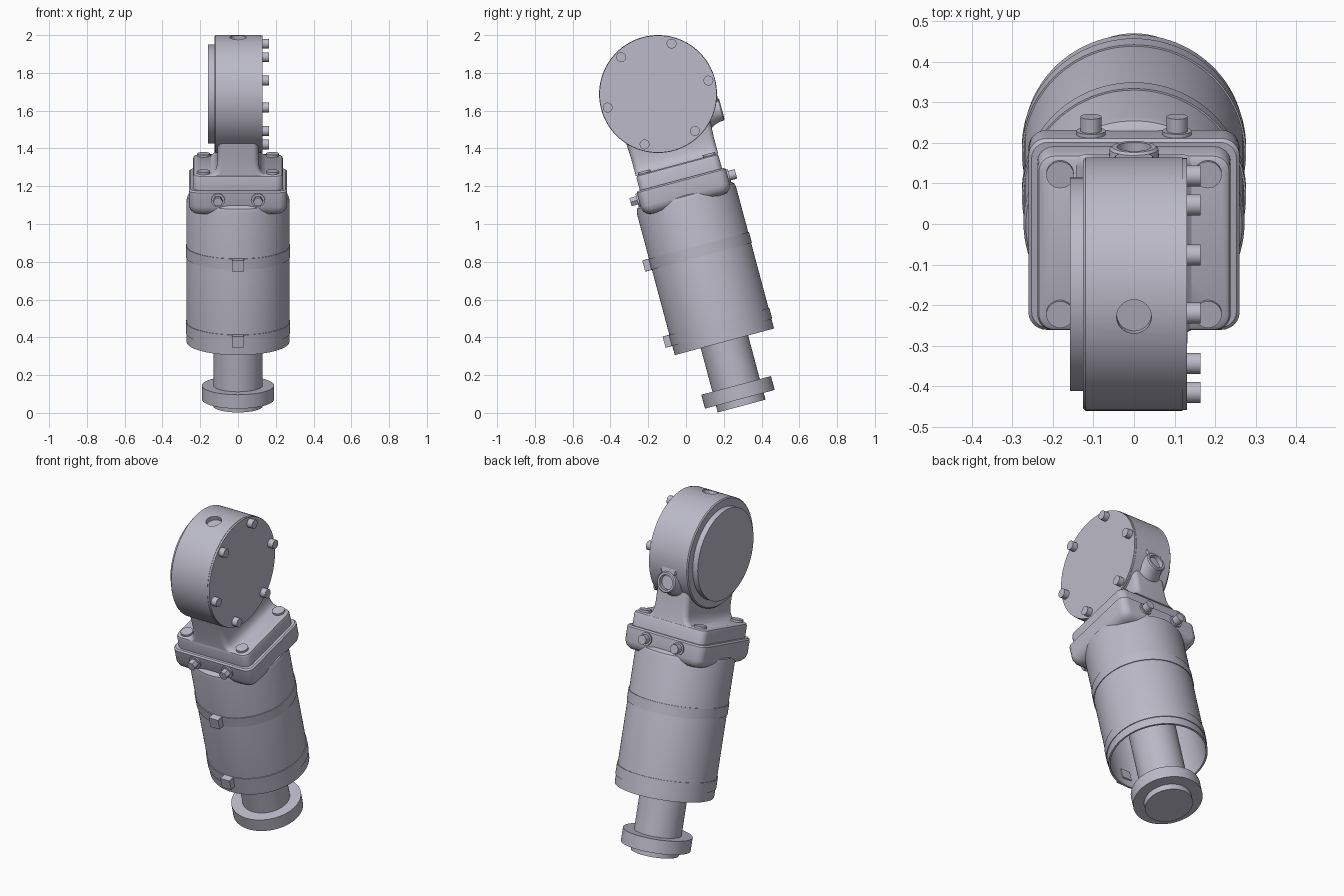
import bpy, bmesh
from math import radians, cos, sin, pi
from mathutils import Matrix, Vector

cube = bpy.data.objects.get("Cube")
if cube:
    bpy.data.objects.remove(cube, do_unlink=True)

# Single painted metal colour
COLOR = (0.50, 0.49, 0.58, 1)
metal = bpy.data.materials.new("lilac grey metal")
metal.use_nodes = True
metal.diffuse_color = COLOR
metal.node_tree.nodes["Principled BSDF"].inputs["Base Color"].default_value = COLOR

# The whole unit leans about the drum centre; parts are built upright around it
LEAN = Matrix.Translation((0, -0.148, 1.688)) @ Matrix.Rotation(radians(15), 4, 'X')
# Turn a part's own z axis towards another axis
TO = {'z': Matrix(), 'x': Matrix.Rotation(pi / 2, 4, 'Y'),
      'y': Matrix.Rotation(-pi / 2, 4, 'X'), '-y': Matrix.Rotation(pi / 2, 4, 'X')}


def finish(name, bm, axis='z', at=(0, 0, 0)):
    bmesh.ops.remove_doubles(bm, verts=bm.verts, dist=1e-5)
    bmesh.ops.recalc_face_normals(bm, faces=bm.faces)
    me = bpy.data.meshes.new(name)
    bm.to_mesh(me)
    bm.free()
    me.transform(LEAN @ Matrix.Translation(at) @ TO[axis])
    me.materials.append(metal)
    me.shade_smooth()
    me.set_sharp_from_angle(angle=radians(32))
    obj = bpy.data.objects.new(name, me)
    bpy.context.collection.objects.link(obj)
    return obj


def lathe(name, profile, axis='z', at=(0, 0, 0), steps=72):
    """Spin (radius, height) points around the part's axis."""
    bm = bmesh.new()
    vs = [bm.verts.new((r, 0, h)) for r, h in profile]
    es = [bm.edges.new(p) for p in zip(vs, vs[1:])]
    bmesh.ops.spin(bm, geom=vs + es, cent=(0, 0, 0), axis=(0, 0, 1),
                   angle=2 * pi, steps=steps)
    return finish(name, bm, axis, at)


def disc(name, r, lo, hi, axis='z', at=(0, 0, 0), steps=72):
    return lathe(name, [(0, lo), (r, lo), (r, hi), (0, hi)], axis, at, steps)


def loft(name, sections, axis='z', at=(0, 0, 0), n=6):
    """Stack rounded rectangles given as (half x, half y, corner, height)."""
    bm = bmesh.new()
    rings = []
    for hx, hy, c, z in sections:
        ring = []
        for k, (sx, sy) in enumerate([(1, 1), (-1, 1), (-1, -1), (1, -1)]):
            for i in range(n + 1):
                a = (k + i / n) * pi / 2
                ring.append(bm.verts.new((sx * (hx - c) + c * cos(a),
                                          sy * (hy - c) + c * sin(a), z)))
        rings.append(ring)
    for a, b in zip(rings, rings[1:]):
        for i in range(len(a)):
            j = (i + 1) % len(a)
            bm.faces.new((a[i], a[j], b[j], b[i]))
    bm.faces.new(rings[0])
    bm.faces.new(rings[-1])
    return finish(name, bm, axis, at)


# Drum with a shallow port cut into its crown
drum = lathe("drum", [(0, -0.125), (0.306, -0.125), (0.312, -0.119),
                      (0.312, 0.12), (0, 0.12)], 'x', steps=96)
cutter = disc("port_cutter", 0.043, 0.285, 0.4, steps=32)
cut = drum.modifiers.new("port", 'BOOLEAN')
cut.operation, cut.object, cut.solver = 'DIFFERENCE', cutter, 'EXACT'
dg = bpy.context.evaluated_depsgraph_get()
cut_mesh = bpy.data.meshes.new_from_object(drum.evaluated_get(dg))
drum.modifiers.clear()
drum.data = cut_mesh
drum.data.set_sharp_from_angle(angle=radians(32))
bpy.data.objects.remove(cutter, do_unlink=True)

# Covers on the two drum faces, one with a ring of bolts
disc("bolted_cover", 0.310, 0.12, 0.131, 'x', steps=96)
disc("plain_cover", 0.263, -0.158, -0.12, 'x', steps=96)
for k in range(6):
    a = k * pi / 3
    disc(f"cover_bolt_{k + 1}", 0.026, 0.12, 0.164, 'x',
         (0, 0.276 * cos(a), 0.276 * sin(a)), 24)

# Rear port boss, blended up into the drum
lathe("rear_port_boss", [(0, 0.15), (0.1, 0.15), (0.092, 0.215), (0.072, 0.245),
                         (0.062, 0.275), (0.06, 0.3), (0.054, 0.306), (0.042, 0.306),
                         (0.042, 0.28), (0, 0.28)], 'y', (0, 0, -0.165), 40)
loft("rear_boss_rib", [(0.1, 0.08, 0.02, 0.2), (0.075, 0.08, 0.02, 0.25),
                       (0.06, 0.08, 0.02, 0.285), (0.045, 0.08, 0.02, 0.3)],
     'y', (0, 0, -0.04))

# Neck flaring onto the mounting plate
loft("neck", [(0.15, 0.226, 0.03, -0.39), (0.132, 0.226, 0.03, -0.381),
              (0.12, 0.226, 0.03, -0.365), (0.112, 0.226, 0.03, -0.34),
              (0.109, 0.226, 0.03, -0.30), (0.109, 0.23, 0.03, -0.22),
              (0.117, 0.231, 0.03, -0.19), (0.12, 0.231, 0.03, -0.1)])
loft("mounting_plate", [(0.238, 0.225, 0.04, -0.48), (0.238, 0.225, 0.04, -0.402),
                        (0.234, 0.221, 0.038, -0.392), (0.225, 0.212, 0.035, -0.386)])
loft("clamp_block", [(0.205, 0.19, 0.03, -0.605), (0.235, 0.22, 0.04, -0.598),
                     (0.253, 0.237, 0.045, -0.58), (0.26, 0.244, 0.045, -0.555),
                     (0.26, 0.244, 0.045, -0.476), (0.252, 0.236, 0.04, -0.468)])

# Bolts on the plate and on the front and back of the block
for sx in (-1, 1):
    side = "left" if sx > 0 else "right"
    for sy, end, axis in ((-1, "front", '-y'), (1, "back", 'y')):
        disc(f"plate_bolt_{end}_{side}", 0.034, -0.39, -0.374, 'z',
             (sx * 0.182, sy * 0.178, 0), 32)
        spot = (sx * 0.106, sy * 0.24, -0.515)
        disc(f"block_washer_{end}_{side}", 0.036, 0, 0.013, axis, spot, 32)
        disc(f"block_bolt_{end}_{side}", 0.026, 0, 0.049, axis, spot,
             6 if sy < 0 else 24)

# Hollow cylinder body
lathe("cylinder_body", [(0, -0.54), (0.225, -0.54), (0.25, -0.547), (0.266, -0.56),
                        (0.272, -0.58), (0.272, -1.358), (0.262, -1.358),
                        (0.262, -0.9), (0, -0.9)], steps=96)

# Clamp bands with a square lug at the front
for label, top in (("upper", -0.83), ("lower", -1.247)):
    low = top - 0.06
    lathe(f"{label}_band", [(0.268, top), (0.276, top), (0.276, low), (0.268, low)],
          steps=96)
    loft(f"{label}_band_lug", [(0.031, 0.031, 0.001, 0.255), (0.031, 0.031, 0.001, 0.309)],
         '-y', (0, 0, (top + low) / 2), n=1)

# Piston rod and end flange
disc("piston_rod", 0.13, -1.65, -0.89)
disc("rod_flange", 0.191, -1.673, -1.597)
disc("rod_end_cap", 0.131, -1.71, -1.66)
